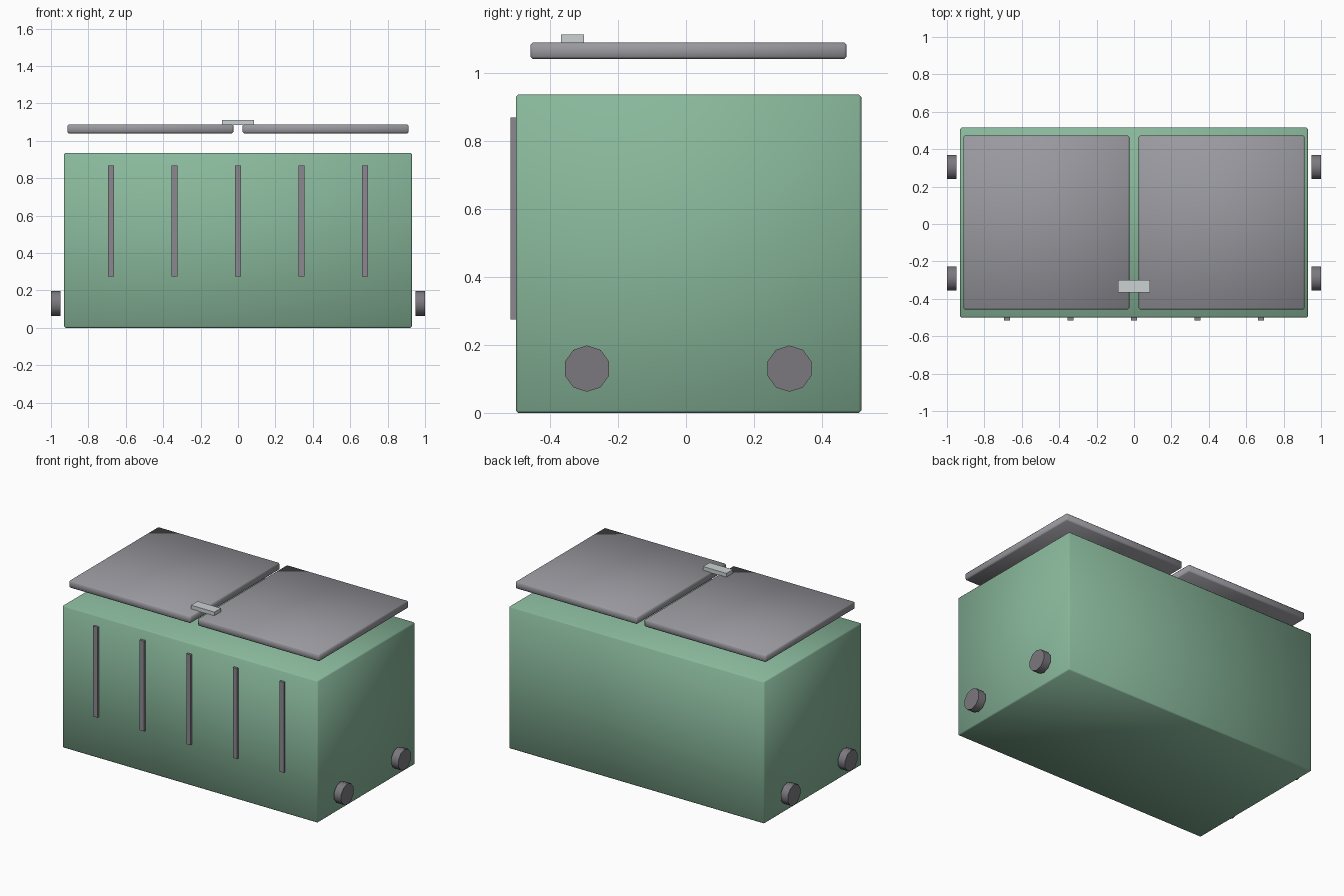
import bpy, bmesh, math
from mathutils import Matrix, Vector

if "Cube" in bpy.data.objects:
    bpy.data.objects.remove(bpy.data.objects["Cube"])


def material(name, rgb):
    m = bpy.data.materials.new(name)
    m.diffuse_color = (*rgb, 1)
    m.use_nodes = True
    m.node_tree.nodes["Principled BSDF"].inputs["Base Color"].default_value = m.diffuse_color
    return m


green = material("green_paint", (0.25, 0.48, 0.33))
lid_grey = material("lid_grey", (0.32, 0.32, 0.35))
dark_grey = material("dark_grey", (0.2, 0.19, 0.21))
rib_grey = material("rib_grey", (0.26, 0.25, 0.28))
silver = material("silver", (0.6, 0.64, 0.65))


def finish(name, bm, mat, smooth):
    me = bpy.data.meshes.new(name)
    bm.to_mesh(me)
    bm.free()
    for p in me.polygons:
        p.use_smooth = smooth
    me.materials.append(mat)
    ob = bpy.data.objects.new(name, me)
    bpy.context.collection.objects.link(ob)
    return ob


def box(name, lo, hi, mat, bevel=0.0):
    """Box between two corners, optionally with a softly shaded narrow chamfer."""
    lo, hi = Vector(lo), Vector(hi)
    bm = bmesh.new()
    size = Matrix.Diagonal((*(hi - lo), 1))
    bmesh.ops.create_cube(bm, size=1, matrix=Matrix.Translation((lo + hi) / 2) @ size)
    if bevel:
        bmesh.ops.bevel(bm, geom=bm.edges[:], offset=bevel, segments=1,
                        profile=0.5, affect='EDGES')
    return finish(name, bm, mat, bevel > 0)


def wheel(name, x, y):
    """Ten-sided disc with its axle along x."""
    bm = bmesh.new()
    place = (Matrix.Translation((x, y, 0.13)) @ Matrix.Rotation(math.pi / 2, 4, 'Y')
             @ Matrix.Rotation(math.pi / 2, 4, 'Z'))
    bmesh.ops.create_cone(bm, cap_ends=True, segments=10, radius1=0.068,
                          radius2=0.068, depth=0.052, matrix=place)
    # vertices point along y so the disc is flat at top and bottom
    ob = finish(name, bm, dark_grey, False)
    for p in ob.data.polygons:
        p.use_smooth = len(p.vertices) == 4
    for e in ob.data.edges:
        e.use_edge_sharp = False
    ob.data.set_sharp_from_angle(angle=math.radians(40))


# Container body
box("body", (-0.93, -0.5, 0), (0.93, 0.515, 0.935), green, 0.007)

# Two raised lids and the wheels on each side
for side, s in (("left", -1), ("right", 1)):
    a, b = sorted((s * 0.025, s * 0.912))
    box("lid_" + side, (a, -0.457, 1.04), (b, 0.472, 1.088), lid_grey, 0.007)
    for end, y in (("front", -0.291), ("back", 0.304)):
        wheel(f"wheel_{end}_{side}", s * 0.974, y)

# Handle bridging the lids
box("lid_handle", (-0.085, -0.367, 1.085), (0.085, -0.299, 1.112), silver)

# Front ribs
for i in range(5):
    x = (i - 2) * 0.339
    box(f"front_rib_{i + 1}", (x - 0.016, -0.515, 0.274), (x + 0.016, -0.498, 0.868), rib_grey)
